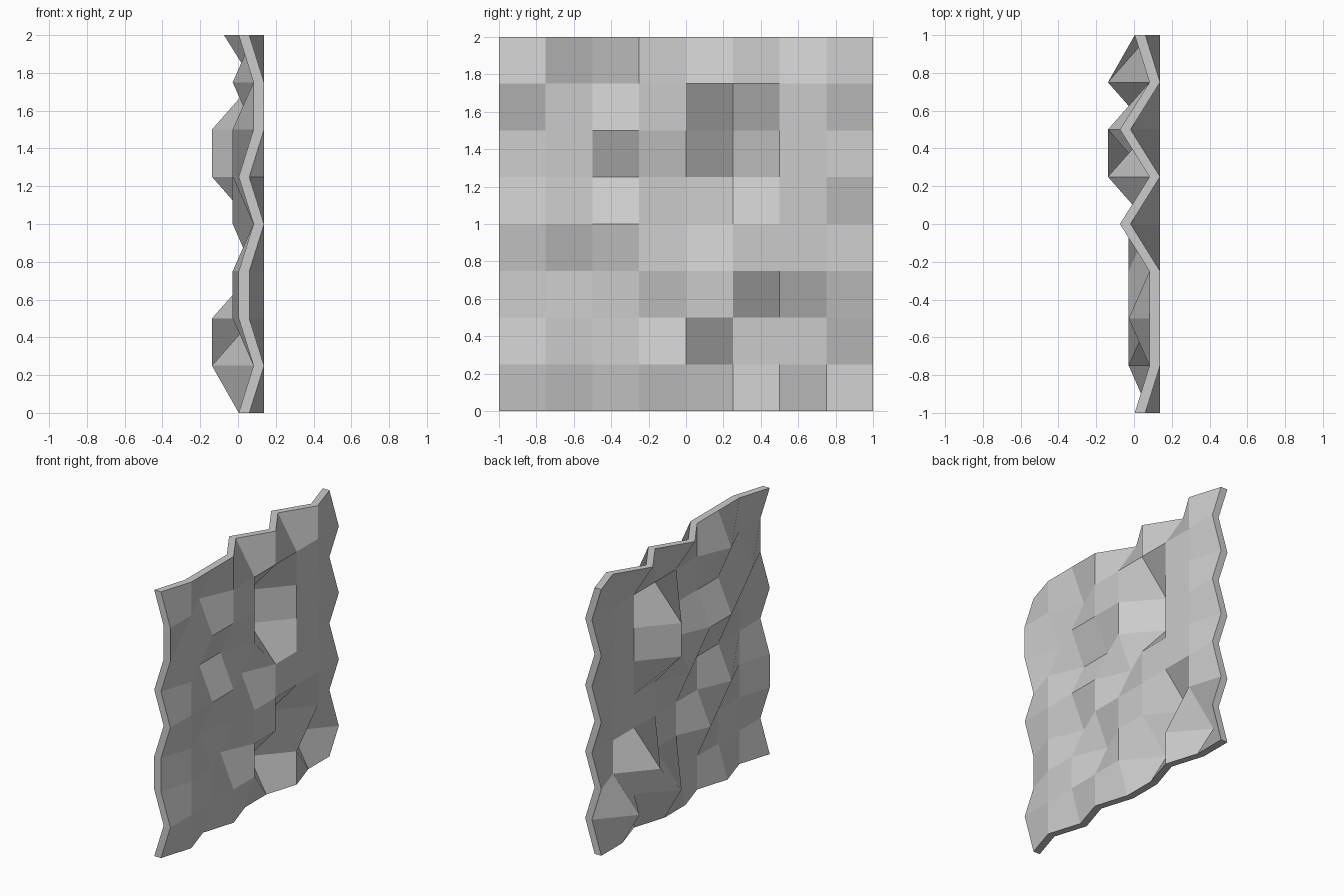
import bpy, bmesh

if "Cube" in bpy.data.objects:
    bpy.data.objects.remove(bpy.data.objects["Cube"])

# Relief depth levels: one string per row (z from 0 up), one digit per vertex (y from -1 to 1)
ROWS = [
    "101011011",
    "000002020",
    "100100201",
    "101000000",
    "000010001",
    "101102000",
    "010002001",
    "001000000",
    "100020201",
]
N = 9
CELL = 0.25
FRONT_X = 0.138
STEP = 0.11
THICK = 0.056


def depth(i, j):
    # rim vertices are pushed in less than inner ones
    rim = i in (0, N - 1) or j in (0, N - 1)
    return FRONT_X - int(ROWS[j][i]) * STEP * (0.71 if rim else 1.0)


bm = bmesh.new()

# Faceted outer sheet (corner order sets the fold diagonal of bent quads)
v = [[bm.verts.new((depth(i, j), -1 + i * CELL, j * CELL)) for i in range(N)]
     for j in range(N)]
for j in range(N - 1):
    for i in range(N - 1):
        bm.faces.new((v[j][i + 1], v[j + 1][i + 1], v[j + 1][i], v[j][i]))

# Thickness: the same relief shifted straight back, joined along the rim
ret = bmesh.ops.extrude_face_region(bm, geom=bm.faces[:], use_keep_orig=True)
back = [g for g in ret["geom"] if isinstance(g, bmesh.types.BMVert)]
bmesh.ops.translate(bm, verts=back, vec=(-THICK, 0, 0))
bmesh.ops.recalc_face_normals(bm, faces=bm.faces[:])

mesh = bpy.data.meshes.new("faceted_wall_panel")
bm.to_mesh(mesh)
bm.free()
panel = bpy.data.objects.new("faceted_wall_panel", mesh)
bpy.context.collection.objects.link(panel)
